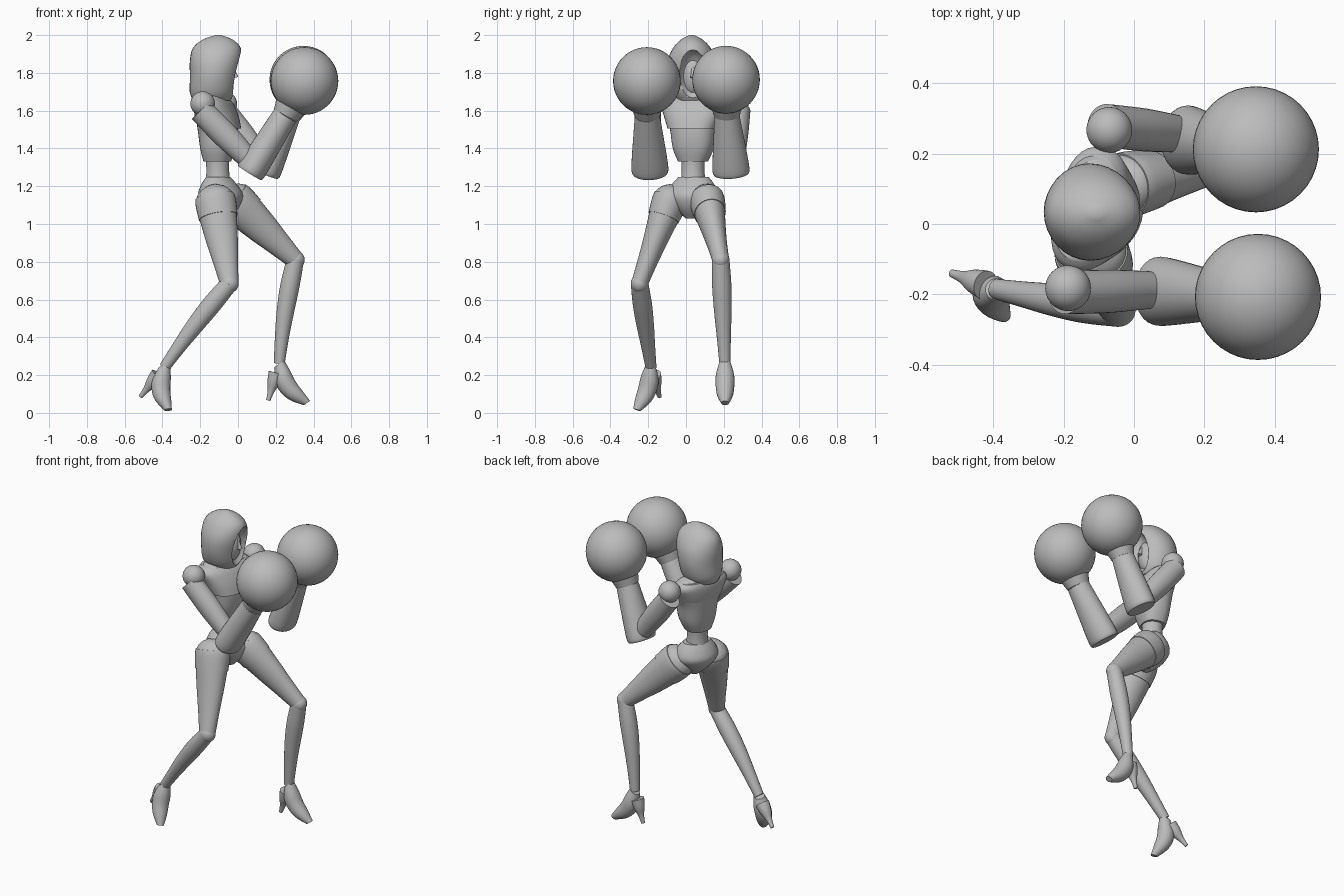
import bpy, bmesh, math
from mathutils import Vector

if "Cube" in bpy.data.objects:
    bpy.data.objects.remove(bpy.data.objects["Cube"])

grey = bpy.data.materials.new("plain_grey")
grey.use_nodes = True
grey.diffuse_color = (0.5, 0.5, 0.5, 1)
grey.node_tree.nodes["Principled BSDF"].inputs["Base Color"].default_value = grey.diffuse_color


def finish(name, bm):
    bmesh.ops.recalc_face_normals(bm, faces=bm.faces)
    mesh = bpy.data.meshes.new(name)
    bm.to_mesh(mesh)
    bm.free()
    mesh.materials.append(grey)
    obj = bpy.data.objects.new(name, mesh)
    bpy.context.collection.objects.link(obj)
    for other in bpy.context.selected_objects:
        other.select_set(False)
    obj.select_set(True)
    bpy.context.view_layer.objects.active = obj
    bpy.ops.object.shade_smooth_by_angle(angle=math.radians(40))
    return obj


def spline(keys, steps=4):
    """Smooth curve through key tuples."""
    last = len(keys) - 1
    out = []
    for i in range(last):
        corners = [Vector(keys[max(0, min(last, i + k))]) for k in (-1, 0, 1, 2)]
        before, start, end, after = corners
        for s in range(steps):
            t = s / steps
            out.append(start + (end - before) * t / 2
                       + (before * 2 - start * 5 + end * 4 - after) * t * t / 2
                       + (start * 3 - end * 3 + after - before) * t ** 3 / 2)
    return out + [Vector(keys[-1])]


def limb(name, start, end, profile, side=(0, 1, 0), level=False, bow=(0, 0, 0), power=1.0):
    """Tube from start to end; profile rows are (fraction, depth radius, side radius)."""
    start, end = Vector(start), Vector(end)
    along = Vector((0, 0, 1)) if level else (end - start).normalized()
    across = Vector(side)
    across = (across - along * across.dot(along)).normalized()
    front = across.cross(along)
    segs = 32
    bm = bmesh.new()
    rings = []
    for t, depth, width in spline(profile):
        centre = start.lerp(end, t) + Vector(bow) * math.sin(math.pi * t)
        ring = []
        for k in range(segs):
            a = math.tau * k / segs
            c, s = (math.copysign(abs(f) ** power, f) for f in (math.cos(a), math.sin(a)))
            ring.append(bm.verts.new(centre + front * c * depth + across * s * width))
        rings.append(ring)
    for a, b in zip(rings, rings[1:]):
        for k in range(segs):
            n = (k + 1) % segs
            bm.faces.new((a[k], a[n], b[n], b[k]))
    bm.faces.new(rings[0])
    bm.faces.new(rings[-1])
    return finish(name, bm)


def ball(name, centre, radii):
    bm = bmesh.new()
    bmesh.ops.create_uvsphere(bm, u_segments=40, v_segments=24, radius=1)
    bmesh.ops.scale(bm, vec=radii, verts=bm.verts)
    bmesh.ops.translate(bm, vec=centre, verts=bm.verts)
    return finish(name, bm)


def evenly(*radii):
    """Round profile with evenly spaced radii."""
    return [(i / (len(radii) - 1), r, r) for i, r in enumerate(radii)]


# Peaked hood with a hollow front, and the face inside
hood = limb("hood", (-.14, .037, 1.655), (-.105, .03, 2),
            [(0, .1, .09), (.13, .12, .118), (.36, .127, .137), (.6, .136, .132),
             (.8, .127, .1), (.93, .08, .058), (1, .015, .012)], level=True)
cutter = ball("hood_opening", (.055, .037, 1.775), (.12, .088, .155))
cut = hood.modifiers.new("opening", "BOOLEAN")
cut.operation, cut.object, cut.solver = "DIFFERENCE", cutter, "EXACT"
bpy.context.view_layer.objects.active = hood
bpy.ops.object.modifier_apply(modifier=cut.name)
bpy.data.objects.remove(cutter)
ball("face", (-.09, .037, 1.785), (.072, .066, .11))
limb("nose", (-.028, .037, 1.83), (-.012, .037, 1.775), evenly(.006, .014))
limb("neck", (-.125, .04, 1.56), (-.11, .04, 1.72), evenly(.058, .05), level=True)

# Torso, with chest and pelvis turned a little
chest_side = (.25, .97, 0)
limb("rib_cage", (-.11, .037, 1.33), (-.135, .045, 1.69),
     [(0, .07, .078), (.2, .09, .108), (.48, .102, .125), (.7, .1, .155),
      (.86, .085, .175), (1, .05, .1)],
     side=chest_side, level=True, bow=(.015, 0, 0), power=.8)
limb("chest_plate", (-.096, .034, 1.505), (-.137, .045, 1.668),
     [(0, .108, .13), (.4, .108, .155), (.8, .094, .178), (1, .075, .15)],
     side=chest_side, level=True, power=.8)
limb("waist", (-.11, .037, 1.38), (-.105, .038, 1.2), evenly(.066, .06, .068), level=True)
limb("pelvis", (-.105, .04, 1.248), (-.075, .025, 1.03),
     [(0, .06, .085), (.2, .092, .12), (.45, .115, .135), (.75, .085, .085), (1, .03, .028)],
     side=(.42, .91, 0), level=True)

# Arms with big round gloves: shoulder, elbow, forearm base, wrist, glove
arms = {
    "right": ((-.187, -.182, 1.637), (.06, -.187, 1.34), (.062, -.19, 1.27),
              (.25, -.205, 1.575), (.352, -.207, 1.757)),
    "left": ((-.07, .267, 1.637), (.13, .255, 1.33), (.145, .24, 1.265),
             (.265, .217, 1.575), (.346, .212, 1.764)),
}
for name, joints in arms.items():
    shoulder, elbow, base, wrist, glove = map(Vector, joints)
    ball(name + "_shoulder", shoulder, [.065] * 3)
    outward = Vector((-.01, math.copysign(.013, shoulder.y), -.035))
    limb(name + "_upper_arm", shoulder + outward, elbow,
         [(0, .066, .061), (.5, .068, .061), (1, .055, .052)])
    limb(name + "_forearm", base, wrist, [(0, .072, .092), (.15, .078, .097), (1, .066, .066)])
    limb(name + "_glove_cuff", wrist, wrist.lerp(glove, .4), evenly(.068, .092))
    ball(name + "_glove", glove, [.179] * 3)

# Legs with knee joints and heeled feet: hip, knee, ankle, toe, heel tip
thigh_profile = [(0, .03, .03), (.05, .078, .068), (.16, .104, .089), (.5, .088, .068),
                 (.75, .068, .054), (1, .049, .044)]
legs = {
    "right": ((-.132, -.058, 1.2), (-.046, -.246, .685), (-.39, -.185, .24),
              (-.37, -.26, .016), (-.517, -.14, .085)),
    "left": ((-.075, .1, 1.175), (.303, .184, .81), (.218, .206, .26),
             (.365, .207, .052), (.16, .207, .066)),
}
for name, joints in legs.items():
    hip, knee, ankle, toe, heel = map(Vector, joints)
    limb(name + "_thigh", hip, knee, thigh_profile)
    # Slightly larger shell around the top of the thigh
    shell = [(t, d + .004, w + .004) for t, d, w in spline(thigh_profile)[7:11]]
    limb(name + "_hip_shell", hip, knee, shell)
    ball(name + "_knee", knee, (.05, .046, .05))
    limb(name + "_shin", knee, ankle, evenly(.046, .051, .046, .037, .029), bow=(-.01, 0, 0))
    # The foot arches towards its heel
    stride = toe - heel
    foot_side = (-stride.y, stride.x, 0)
    arch = (heel - ankle.lerp(toe, .5)) * .2
    limb(name + "_foot", ankle, toe, evenly(.032, .049, .049, .041, .02),
         side=foot_side, bow=arch)
    limb(name + "_heel", ankle.lerp(heel, .25), heel, evenly(.042, .034, .018, .011),
         side=foot_side)
